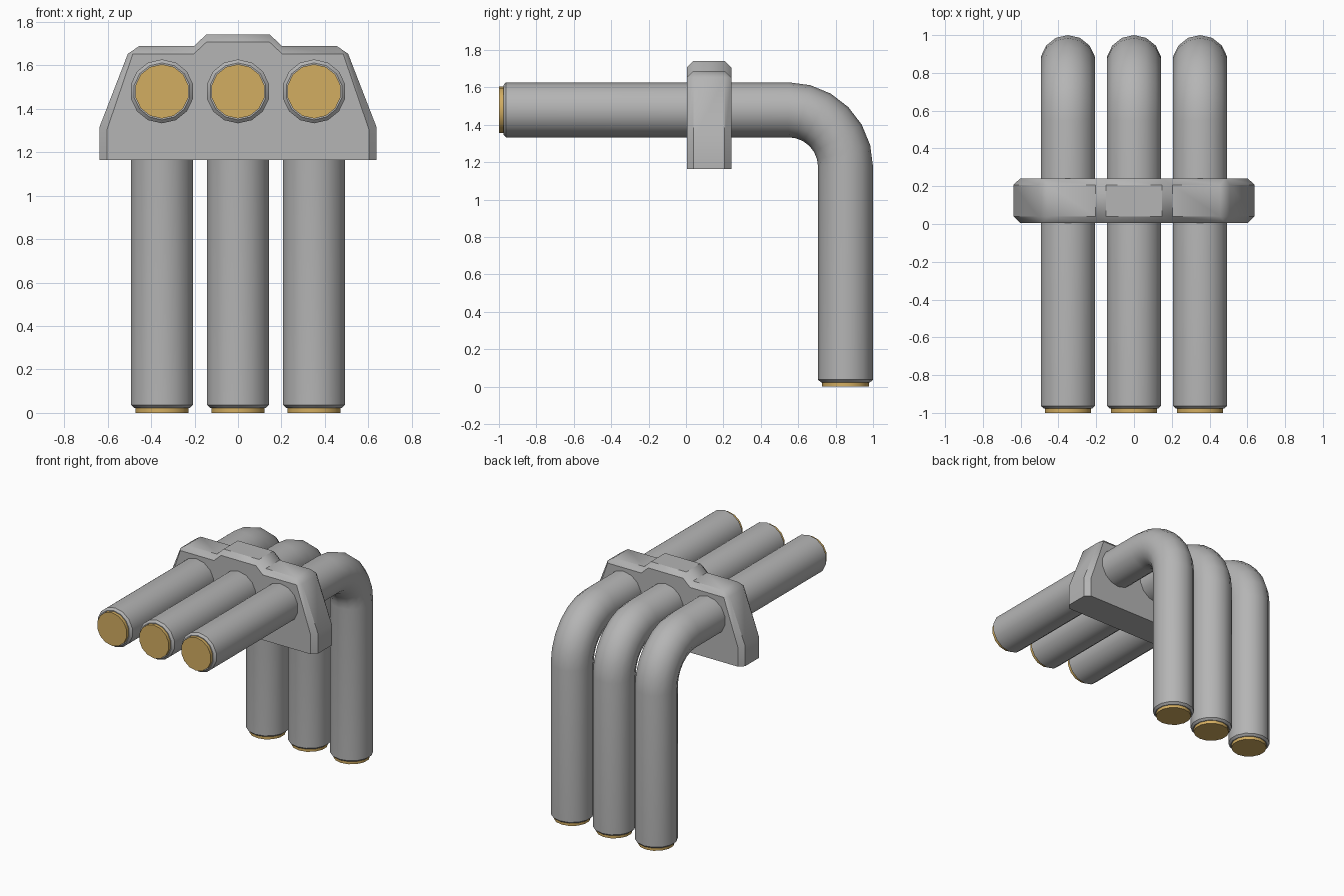
import bpy, bmesh, math
from math import sin, cos, pi

if "Cube" in bpy.data.objects:
    bpy.data.objects.remove(bpy.data.objects["Cube"])


def material(name, rgb):
    m = bpy.data.materials.new(name)
    m.use_nodes = True
    m.diffuse_color = (*rgb, 1)
    m.node_tree.nodes["Principled BSDF"].inputs["Base Color"].default_value = (*rgb, 1)
    return m


GREY = material("grey metal", (0.46, 0.46, 0.46))
GOLD = material("brass", (0.65, 0.42, 0.12))


def loft(name, rings, mat, angle):
    """Skin a list of equal-length point rings and close both ends."""
    bm = bmesh.new()
    loops = [[bm.verts.new(p) for p in ring] for ring in rings]
    n = len(loops[0])
    for a, b in zip(loops, loops[1:]):
        for i in range(n):
            j = (i + 1) % n
            bm.faces.new((a[i], a[j], b[j], b[i]))
    bm.faces.new(loops[0])
    bm.faces.new(loops[-1])
    bmesh.ops.remove_doubles(bm, verts=bm.verts, dist=0.0005)
    bmesh.ops.recalc_face_normals(bm, faces=bm.faces)
    mesh = bpy.data.meshes.new(name)
    bm.to_mesh(mesh)
    bm.free()
    mesh.materials.append(mat)
    ob = bpy.data.objects.new(name, mesh)
    bpy.context.collection.objects.link(ob)
    bpy.ops.object.select_all(action='DESELECT')
    ob.select_set(True)
    bpy.context.view_layer.objects.active = ob
    bpy.ops.object.shade_smooth_by_angle(angle=math.radians(angle))
    return ob


SIDES, R, TIP_R, CAP_R = 14, 0.147, 0.131, 0.125
AXIS_Z, LEG_Y, BEND = 1.48, 0.853, 0.305


def ring(x, y, z, t, r):
    """Circle around the pipe path, tilted by t in the side plane."""
    pts = []
    for k in range(SIDES):
        a = 2 * pi * k / SIDES
        up = r * cos(a)
        pts.append((x + r * sin(a), y + up * sin(t), z + up * cos(t)))
    return pts


# Bent pipes with chamfered ends and brass end caps
for side, x in (("right", -0.35), ("middle", 0), ("left", 0.35)):
    path = [(-0.977, AXIS_Z, 0, TIP_R), (-0.963, AXIS_Z, 0, R)]
    for i in range(7):
        t = i / 6 * pi / 2
        path.append((LEG_Y - BEND + BEND * sin(t),
                     AXIS_Z - BEND + BEND * cos(t), t, R))
    path += [(LEG_Y, 0.037, pi / 2, R), (LEG_Y, 0.023, pi / 2, TIP_R)]
    loft(side + "_pipe", [ring(x, *p) for p in path], GREY, 35)
    loft(side + "_front_cap", [ring(x, y, AXIS_Z, 0, CAP_R) for y in (-1, -0.95)], GOLD, 30)
    loft(side + "_bottom_cap", [ring(x, LEG_Y, z, pi / 2, CAP_R) for z in (0, 0.05)], GOLD, 30)

# Clamp block: half outlines, mirrored, with chamfered front and back rims
outer = [(0.638, 1.163), (0.638, 1.315), (0.507, 1.653), (0.456, 1.688), (0.203, 1.688), (0.147, 1.741)]
inner = [(0.602, 1.163), (0.602, 1.307), (0.484, 1.653), (0.484, 1.653), (0.203, 1.653), (0.145, 1.707)]


def outline(half, y):
    full = half + [(-x, z) for x, z in reversed(half)]
    return [(x, y, z) for x, z in full]


loft("clamp_block", [outline(inner, 0.005), outline(outer, 0.04),
                     outline(outer, 0.207), outline(inner, 0.242)], GREY, 38)
